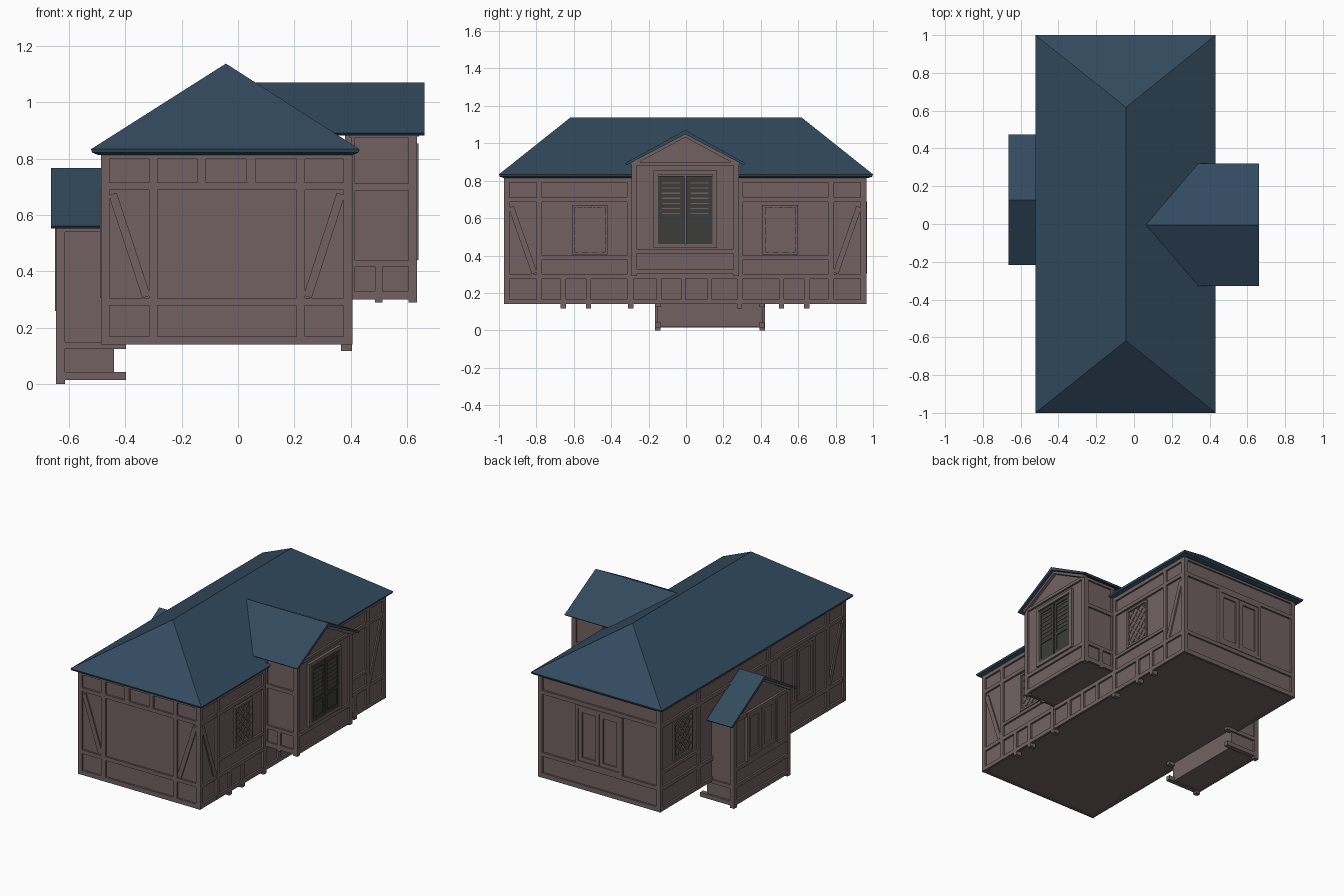
import bpy, bmesh, math

if "Cube" in bpy.data.objects:
    bpy.data.objects.remove(bpy.data.objects["Cube"])


def mat(name, rgb):
    m = bpy.data.materials.new(name)
    m.diffuse_color = (*rgb, 1)
    m.use_nodes = True
    m.node_tree.nodes["Principled BSDF"].inputs["Base Color"].default_value = m.diffuse_color
    return m


WALL = mat("brown_grey_timber", (0.168, 0.121, 0.121))
ROOF = mat("slate_blue", (0.032, 0.069, 0.112))
DARK = mat("dark_shutter", (0.045, 0.045, 0.043))


class Part:
    """Collects prisms drawn on a wall plane (u along the wall, z up, d outward)."""

    def __init__(self, name, material, axis="x", plane=0.0, sign=1):
        self.name, self.material = name, material
        self.axis, self.plane, self.sign = axis, plane, sign
        self.bm = bmesh.new()

    def pt(self, u, z, d):
        n = self.plane + self.sign * d
        return (n, u, z) if self.axis == "x" else (u, n, z)

    def prism(self, poly, d0, d1):
        f0 = d0 if callable(d0) else (lambda u, z: d0)
        a = [self.bm.verts.new(self.pt(u, z, f0(u, z))) for u, z in poly]
        b = [self.bm.verts.new(self.pt(u, z, d1)) for u, z in poly]
        self.bm.faces.new(a)
        self.bm.faces.new(b)
        for i in range(len(a)):
            j = (i + 1) % len(a)
            self.bm.faces.new((a[i], a[j], b[j], b[i]))

    def bar(self, u0, u1, z0, z1, d0=-0.015, d1=0.0):
        self.prism([(u0, z0), (u1, z0), (u1, z1), (u0, z1)], d0, d1)

    def strip(self, p, q, w, d0=-0.015, d1=-0.003):
        L = math.dist(p, q)
        nx, nz = -(q[1] - p[1]) / L * w / 2, (q[0] - p[0]) / L * w / 2
        self.prism([(p[0] + nx, p[1] + nz), (q[0] + nx, q[1] + nz),
                    (q[0] - nx, q[1] - nz), (p[0] - nx, p[1] - nz)], d0, d1)

    def frame(self, u0, u1, z0, z1, w, d0=-0.015, d1=0.0):
        self.bar(u0, u1, z0, z0 + w, d0, d1)
        self.bar(u0, u1, z1 - w, z1, d0, d1)
        self.bar(u0, u0 + w, z0 + w, z1 - w, d0, d1)
        self.bar(u1 - w, u1, z0 + w, z1 - w, d0, d1)

    def lattice(self, u0, u1, z0, z1):
        self.frame(u0, u1, z0, z1, 0.014)
        u0, u1, z0, z1 = u0 + 0.014, u1 - 0.014, z0 + 0.014, z1 - 0.014
        w, h, step = u1 - u0, z1 - z0, 0.052
        for k in range(-6, 6):
            c = k * step + 0.02
            a, b = max(0, c), min(w, c + h)
            if b - a > 0.01:
                self.strip((u0 + a, z0 + a - c), (u0 + b, z0 + b - c), 0.009, -0.013, -0.007)
                self.strip((u1 - a, z0 + a - c), (u1 - b, z0 + b - c), 0.009, -0.013, -0.007)

    def double_window(self, u0, u1, z0, z1):
        c = (u0 + u1) / 2
        self.frame(u0, u1, z0, z1, 0.02, -0.015, 0.004)
        self.frame(u0 + 0.02, c - 0.003, z0 + 0.02, z1 - 0.02, 0.025, -0.015, -0.002)
        self.frame(c + 0.003, u1 - 0.02, z0 + 0.02, z1 - 0.02, 0.025, -0.015, -0.002)

    def done(self):
        bmesh.ops.recalc_face_normals(self.bm, faces=self.bm.faces)
        me = bpy.data.meshes.new(self.name)
        self.bm.to_mesh(me)
        self.bm.free()
        me.materials.append(self.material)
        bpy.context.collection.objects.link(bpy.data.objects.new(self.name, me))


X0, X1, Y0, Y1 = -0.486, 0.405, -0.973, 0.963
I = 0.012

# main walls core
p = Part("main_walls", WALL)
p.prism([(Y0 + I, 0.145), (Y1 - I, 0.145), (Y1 - I, 0.825), (Y0 + I, 0.825)], X0 + I, X1 - I)
p.done()


def rails(p, u0, u1, zs):
    for z0, z1 in zs:
        p.bar(u0, u1, z0, z1)


# front timber frame with braces
p = Part("front_timbers", WALL, "y", Y0, -1)
rails(p, X0, X1, [(0.14, 0.17), (0.28, 0.305), (0.69, 0.715), (0.80, 0.82)])
for u in (X0, -0.316, 0.207, 0.375):
    p.bar(u, u + 0.03, 0.14, 0.82, d1=0.001)
for u in (-0.145, 0.031):
    p.bar(u, u + 0.032, 0.70, 0.81)
p.strip((-0.445, 0.675), (-0.325, 0.31), 0.03)
p.strip((0.365, 0.675), (0.247, 0.31), 0.03)
p.done()

# back timber frame and window
p = Part("back_timbers", WALL, "y", Y1, 1)
rails(p, X0, X1, [(0.14, 0.17), (0.28, 0.305), (0.69, 0.715), (0.80, 0.82)])
for u in (X0, 0.375):
    p.bar(u, u + 0.03, 0.14, 0.82, d1=0.001)
p.double_window(-0.21, 0.13, 0.305, 0.69)
p.done()

SIDE_RAILS = [(0.14, 0.166), (0.275, 0.30), (0.685, 0.71), (0.79, 0.82)]

# right side frame, mirrored about the dormer
p = Part("right_timbers", WALL, "x", X1, 1)
rails(p, Y0, Y1, SIDE_RAILS)
for s in (-1, 1):
    def m(a, b):
        v = sorted((s * (a + 0.005) - 0.005, s * (b + 0.005) - 0.005))
        return v[0], v[1]
    for a in (-0.973, -0.80, -0.315):
        p.bar(*m(a, a + 0.03), 0.14, 0.82, d1=0.001)
    p.bar(*m(-0.77, -0.315), 0.38, 0.40)
    p.lattice(*m(-0.61, -0.42), 0.405, 0.67)
    for a in (-0.67, -0.535, -0.31):
        p.bar(*m(a, a + 0.028), 0.118, 0.28, -0.04)
    p.strip((m(-0.935, -0.935)[0], 0.66), (m(-0.81, -0.81)[0], 0.305), 0.03)
for u in (-0.145, -0.015, 0.125):
    p.bar(u - 0.013, u + 0.013, 0.15, 0.28)
p.done()

# left side frame
p = Part("left_timbers", WALL, "x", X0, -1)
rails(p, Y0, Y1, SIDE_RAILS)
for a in (Y0, -0.80, -0.19, 0.54, Y1 - 0.03):
    p.bar(a, a + 0.03, 0.14, 0.82, d1=0.001)
p.bar(0.56, 0.94, 0.38, 0.40)
p.lattice(0.62, 0.82, 0.42, 0.68)
p.double_window(-0.65, -0.28, 0.305, 0.69)
p.strip((-0.935, 0.66), (-0.81, 0.305), 0.03)
p.done()

# hipped main roof with a stepped eave
bm = bmesh.new()


def ring(x0, x1, y0, y1, z):
    return [bm.verts.new(c) for c in ((x0, y0, z), (x1, y0, z), (x1, y1, z), (x0, y1, z))]


lo, mid, hi = [ring(-0.522 + i, 0.432 - i, -1 + i, 1 - i, z)
               for i, z in ((0.025, 0.814), (0.004, 0.822), (0, 0.834))]
bm.faces.new(lo)
for a, b in ((lo, mid), (mid, hi)):
    for i in range(4):
        j = (i + 1) % 4
        bm.faces.new((a[i], a[j], b[j], b[i]))
r0, r1 = bm.verts.new((-0.043, -0.618, 1.138)), bm.verts.new((-0.043, 0.618, 1.138))
for f in ((hi[0], hi[1], r0), (hi[1], hi[2], r1, r0), (hi[2], hi[3], r1), (hi[3], hi[0], r0, r1)):
    bm.faces.new(f)
p = Part("main_roof", ROOF)
p.bm.free()
p.bm = bm
p.done()


def gable(c, half, z0, z1, t):
    """Inverted V roof section."""
    return [(c - half, z0), (c, z1), (c + half, z0), (c + half - 0.01, z0 - t * 0.4),
            (c, z1 - t), (c - half + 0.01, z0 - t * 0.4)]


# dormer bay: body, roof, frame
C = -0.004
p = Part("dormer_walls", WALL)
p.prism([(C - 0.275, 0.305), (C + 0.275, 0.305), (C + 0.275, 0.895), (C, 1.05), (C - 0.275, 0.895)], 0.38, 0.623)
p.done()
p = Part("dormer_roof", ROOF)
p.prism(gable(C, 0.325, 0.892, 1.07, 0.022), lambda u, z: 0.06 + (1.07 - z) / 0.643, 0.662)
p.done()
p = Part("dormer_front_timbers", WALL, "x", 0.635, 1)
rails(p, C - 0.287, C + 0.287, [(0.30, 0.325), (0.41, 0.435), (0.88, 0.90)])
for s in (-1, 1):
    a, b = sorted((C + s * 0.287, C + s * 0.258))
    p.bar(a, b, 0.29, 0.89, -0.03, 0.001)
    p.strip((C + s * 0.29, 0.89), (C, 1.046), 0.025, -0.015, 0.008)
p.frame(-0.173, 0.165, 0.44, 0.855, 0.022, -0.015, 0.006)
p.done()
for name, s in (("dormer_south_timbers", -1), ("dormer_north_timbers", 1)):
    p = Part(name, WALL, "y", C + s * 0.287, s)
    rails(p, 0.395, 0.635, [(0.30, 0.33), (0.417, 0.44), (0.687, 0.712), (0.875, 0.892)])
    p.bar(0.605, 0.634, 0.29, 0.89)
    p.bar(0.402, 0.415, 0.30, 0.89)
    p.bar(0.487, 0.513, 0.29, 0.42)
    p.done()

# dark shutters with slats
p = Part("dormer_shutters", DARK, "x", 0.635, 1)
q = Part("shutter_slats", WALL, "x", 0.635, 1)
for a, b in ((-0.151, -0.007), (-0.001, 0.143)):
    p.bar(a, b, 0.462, 0.824, -0.015, 0.0)
    p.frame(a, b, 0.462, 0.824, 0.022, 0.0, 0.005)
    p.bar(a + 0.022, b - 0.022, 0.585, 0.605, 0.0, 0.005)
    for k in range(7):
        z = 0.622 + k * 0.027
        q.bar(a + 0.024, b - 0.024, z, z + 0.006, 0.0, 0.004)
p.done()
q.done()

# left annex: body, roof, frame
A = 0.128
p = Part("annex_walls", WALL)
p.prism([(A - 0.283, 0.13), (A + 0.283, 0.13), (A + 0.283, 0.575), (A, 0.745), (A - 0.283, 0.575)], -0.633, -0.475)
p.prism([(A - 0.28, 0.02), (A + 0.28, 0.02), (A + 0.28, 0.15), (A - 0.28, 0.15)], -0.633, -0.44)
p.done()
p = Part("annex_roof", ROOF)
p.prism(gable(A, 0.345, 0.562, 0.768, 0.024), -0.48, -0.664)
p.done()
p = Part("annex_front_timbers", WALL, "x", -0.645, -1)
rails(p, A - 0.293, A + 0.293, [(0.015, 0.045), (0.125, 0.15), (0.235, 0.26), (0.555, 0.58)])
for s in (-1, 1):
    a, b = sorted((A + s * 0.294, A + s * 0.264))
    p.bar(a, b, 0.0, 0.58, -0.03, 0.001)
    p.strip((A + s * 0.295, 0.572), (A, 0.748), 0.025, -0.015, 0.006)
p.double_window(A - 0.16, A + 0.16, 0.26, 0.58)
p.done()
for name, s in (("annex_south_timbers", -1), ("annex_north_timbers", 1)):
    p = Part(name, WALL, "y", A + s * 0.293, s)
    p.bar(-0.645, -0.398, 0.015, 0.043, -0.03)
    p.bar(-0.645, -0.398, 0.125, 0.15, -0.03)
    p.bar(-0.62, -0.48, 0.54, 0.565)
    p.done()
